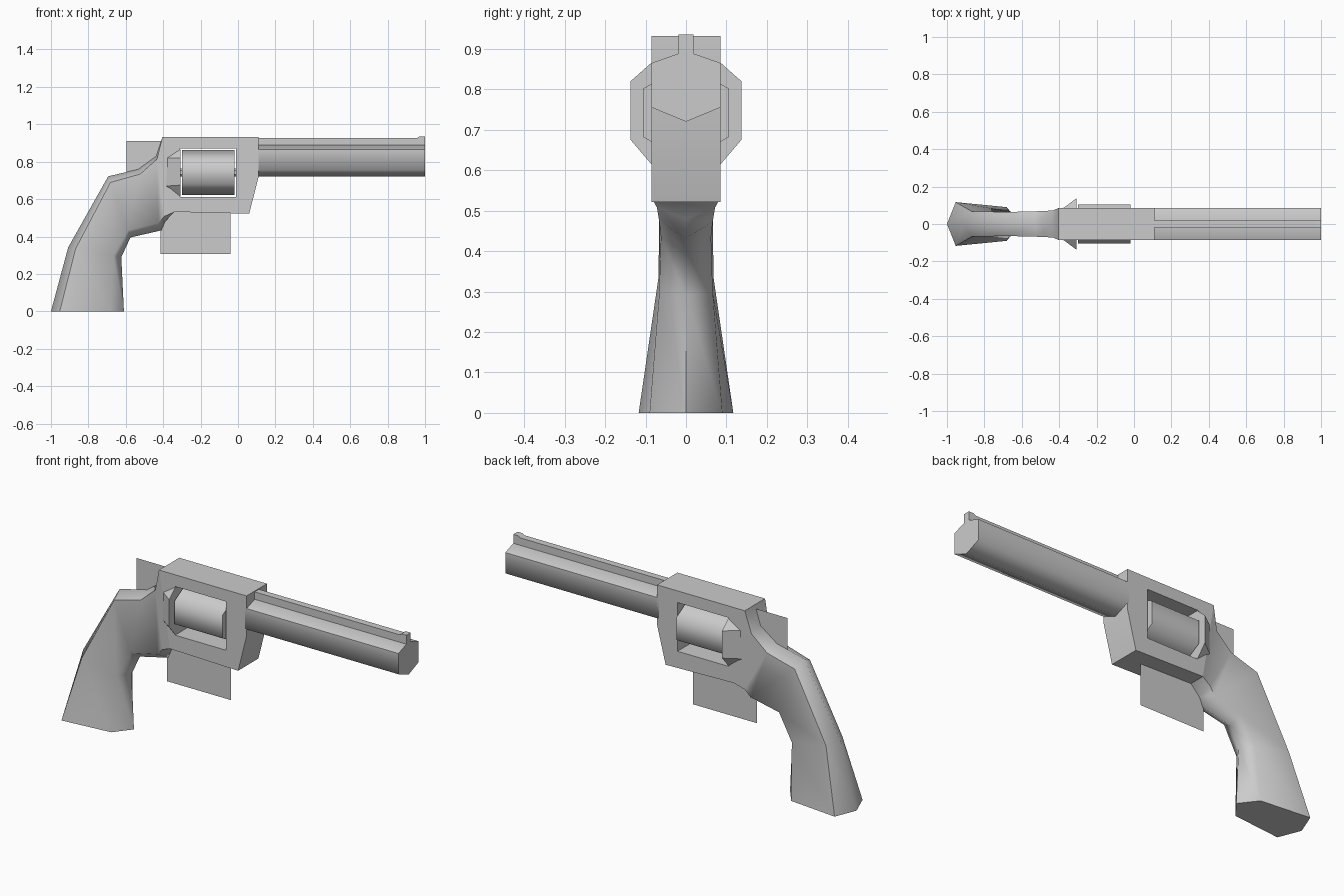
import bpy, bmesh
from math import cos, sin, pi

if "Cube" in bpy.data.objects:
    bpy.data.objects.remove(bpy.data.objects["Cube"])


def finish(name, bm, angle=40):
    bmesh.ops.recalc_face_normals(bm, faces=bm.faces)
    me = bpy.data.meshes.new(name)
    bm.to_mesh(me)
    bm.free()
    ob = bpy.data.objects.new(name, me)
    bpy.context.collection.objects.link(ob)
    bpy.ops.object.select_all(action='DESELECT')
    ob.select_set(True)
    bpy.context.view_layer.objects.active = ob
    bpy.ops.object.shade_smooth_by_angle(angle=angle * pi / 180)
    return ob


def loft(name, rings, angle=40):
    """Skin a list of closed rings and cap both ends."""
    bm = bmesh.new()
    vs = [[bm.verts.new(p) for p in r] for r in rings]
    n = len(rings[0])
    for a, b in zip(vs, vs[1:]):
        for i in range(n):
            j = (i + 1) % n
            bm.faces.new((a[i], a[j], b[j], b[i]))
    bm.faces.new(vs[0])
    bm.faces.new(vs[-1])
    return finish(name, bm, angle)


def along_x(name, yz, x0, x1, angle=40):
    return loft(name, [[(x, y, z) for y, z in yz] for x in (x0, x1)], angle)


def sheet(name, pts):
    bm = bmesh.new()
    bm.faces.new([bm.verts.new((x, 0, z)) for x, z in pts])
    return finish(name, bm)


# Grip and neck: back point, front point, side positions and half widths
def grip_ring(bx, bz, fx, fz, u0, u1, w0, w1):
    def at(u, y):
        return (bx + (fx - bx) * u, y, bz + (fz - bz) * u)
    return [at(0, 0), at(u0, w0), at(u1, w1), at(1, 0), at(u1, -w1), at(u0, -w0)]


loft("grip", [grip_ring(*s) for s in (
    (-1.0, 0, -0.61, 0, 0.12, 0.82, 0.117, 0.09),
    (-0.908, 0.342, -0.624, 0.29, 0.14, 0.85, 0.068, 0.066),
    (-0.694, 0.722, -0.575, 0.395, 0.10, 0.88, 0.064, 0.062),
    (-0.533, 0.76, -0.41, 0.433, 0.08, 0.88, 0.068, 0.066),
    (-0.437, 0.83, -0.39, 0.48, 0.05, 0.92, 0.072, 0.072),
    (-0.404, 0.932, -0.34, 0.532, 0.0, 1.0, 0.085, 0.085))], 60)

# Frame: ring around the cylinder window
outer = [(-0.404, 0.932), (0.11, 0.932), (0.11, 0.72), (0.06, 0.522), (-0.34, 0.532)]
inner = [(-0.31, 0.87), (-0.01, 0.87), (-0.01, 0.72), (-0.01, 0.612), (-0.31, 0.612)]
bm = bmesh.new()
loops = [[bm.verts.new((x, y, z)) for x, z in pts]
         for pts, y in ((outer, -0.085), (outer, 0.085), (inner, 0.085), (inner, -0.085))]
for k in range(4):
    a, b = loops[k], loops[(k + 1) % 4]
    for i in range(5):
        j = (i + 1) % 5
        bm.faces.new((a[i], a[j], b[j], b[i]))
finish("frame", bm)

# Recoil shield: wedge flaring out behind the cylinder
bm = bmesh.new()
for s in (-1, 1):
    for x, y, z in ((-0.308, 0.137, 0.675), (-0.308, 0.137, 0.82),
                    (-0.308, 0.084, 0.613), (-0.308, 0.084, 0.867),
                    (-0.385, 0.080, 0.67), (-0.385, 0.080, 0.82)):
        bm.verts.new((x, s * y, z))
bmesh.ops.convex_hull(bm, input=bm.verts)
finish("recoil_shield", bm, 30)


# Six-sided cylinder and its axle
def hexagon(r):
    return [(r * sin(i * pi / 3), 0.742 + r * cos(i * pi / 3)) for i in range(6)]


along_x("cylinder", hexagon(0.121), -0.299, -0.018, 65)
along_x("cylinder_axle", hexagon(0.022), -0.33, 0.01)

# Barrel, top rib and front sight
along_x("barrel", [(0, 0.895), (0.085, 0.865), (0.085, 0.755),
                   (0, 0.72), (-0.085, 0.755), (-0.085, 0.865)], 0.10, 1.0, 70)
along_x("barrel_rib", [(-0.018, 0.87), (0.018, 0.87), (0.018, 0.928), (-0.018, 0.928)], 0.10, 1.0)
loft("front_sight", [[(x, y, z) for x, z in
                      ((0.95, 0.92), (1.0, 0.92), (1.0, 0.936), (0.97, 0.936))]
                     for y in (-0.018, 0.018)])

# Flat sheets for hammer and trigger guard
sheet("hammer", [(-0.595, 0.72), (-0.40, 0.72), (-0.40, 0.912), (-0.595, 0.912)])
sheet("trigger_guard", [(-0.415, 0.307), (-0.04, 0.307), (-0.04, 0.54), (-0.415, 0.54)])
